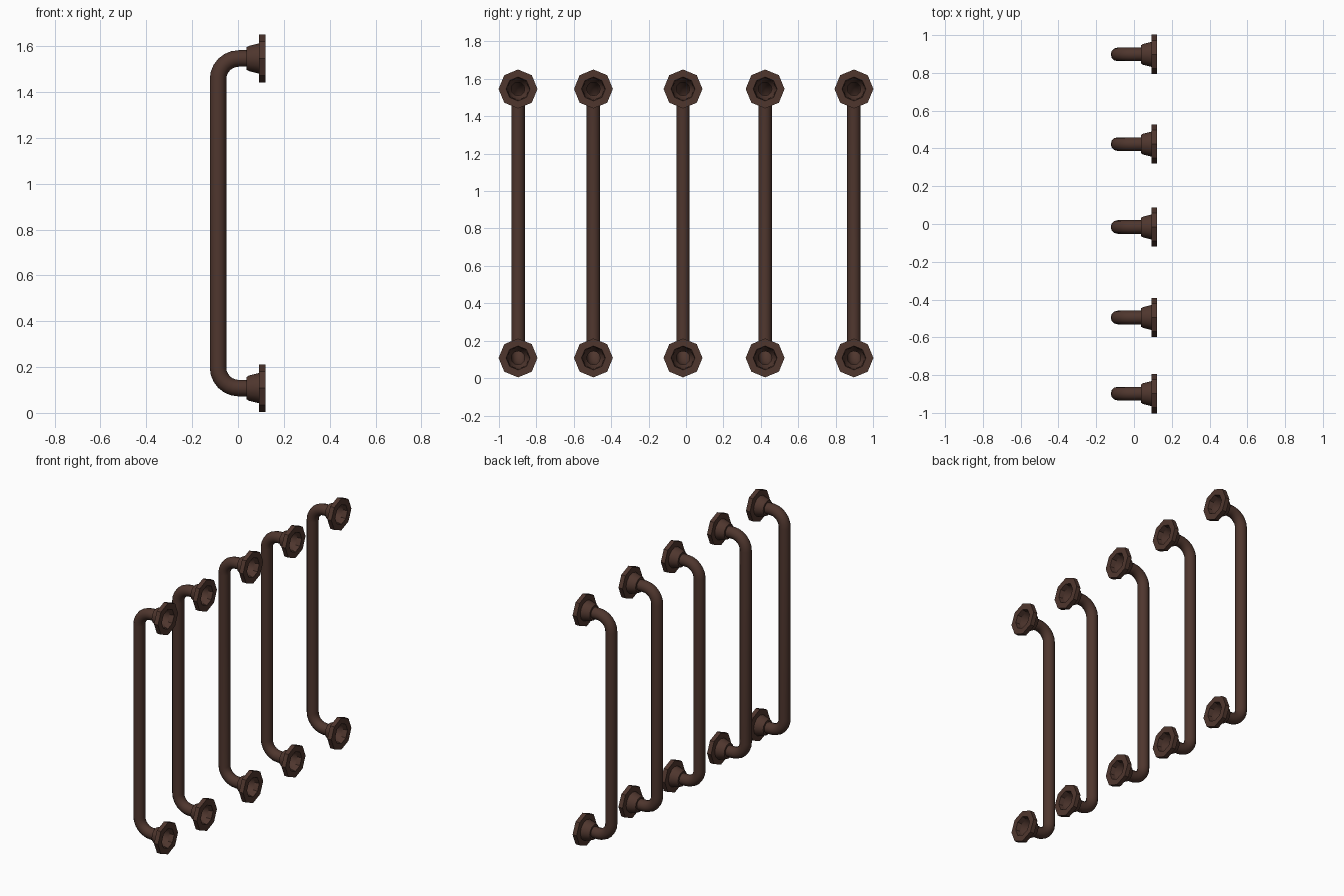
import bpy, bmesh, math
from mathutils import Vector, Matrix

cube = bpy.data.objects.get("Cube")
if cube:
    bpy.data.objects.remove(cube, do_unlink=True)

brown = bpy.data.materials.new("dark_brown_metal")
brown.use_nodes = True
colour = (0.078, 0.037, 0.027, 1)
brown.diffuse_color = colour
brown.node_tree.nodes["Principled BSDF"].inputs["Base Color"].default_value = colour

LOW, HIGH = 0.108, 1.546      # heights of the two mounts
GRIP_X, BEND = -0.087, 0.09   # grip position and bend radius
PIPE_R, SIDES = 0.036, 12


def finish(name, bm, angle):
    bmesh.ops.recalc_face_normals(bm, faces=bm.faces)
    mesh = bpy.data.meshes.new(name)
    bm.to_mesh(mesh)
    bm.free()
    mesh.materials.append(brown)
    obj = bpy.data.objects.new(name, mesh)
    bpy.context.collection.objects.link(obj)
    bpy.ops.object.select_all(action='DESELECT')
    obj.select_set(True)
    bpy.context.view_layer.objects.active = obj
    bpy.ops.object.shade_smooth_by_angle(angle=math.radians(angle))
    return obj


def bridge(bm, rings, closed=False):
    pairs = list(zip(rings, rings[1:]))
    if closed:
        pairs.append((rings[-1], rings[0]))
    for a, b in pairs:
        n = len(a)
        for i in range(n):
            j = (i + 1) % n
            bm.faces.new((a[i], a[j], b[j], b[i]))


def make_pipe(name, y):
    # Path in the xz plane as (x, z, tangent angle): open ended, rounded corners
    start = 0.05
    steps = [math.pi / 2 * k / 6 for k in range(7)]
    cx = GRIP_X + BEND
    path = [(start, LOW, 0)]
    path += [(cx - BEND * math.sin(t), LOW + BEND * (1 - math.cos(t)), t) for t in steps]
    path += [(cx - BEND * math.cos(t), HIGH - BEND * (1 - math.sin(t)), math.pi / 2 + t)
             for t in steps]
    path.append((start, HIGH, math.pi))
    bm = bmesh.new()
    rings = []
    for x, z, t in path:
        across = Vector((math.sin(t), 0, math.cos(t)))
        ring = []
        for k in range(SIDES):
            a = math.tau * k / SIDES
            offset = across * math.cos(a) + Vector((0, math.sin(a), 0))
            ring.append(bm.verts.new(Vector((x, y, z)) + offset * PIPE_R))
        rings.append(ring)
    bridge(bm, rings)
    return finish(name, bm, 50)


def make_lathe(name, y, z, profile, sides, angle):
    # Closed (x, radius) profile turned about the mount axis
    bm = bmesh.new()
    rings = [[bm.verts.new((x, y + r * math.sin(math.tau * k / sides),
                            z + r * math.cos(math.tau * k / sides)))
              for k in range(sides)] for x, r in profile]
    bridge(bm, rings, closed=True)
    return finish(name, bm, angle)


# Hollow flared collar and octagonal wall plate
collar = [(0.036, 0.036), (0.036, 0.048), (0.048, 0.055), (0.092, 0.066),
          (0.092, 0.059), (0.05, 0.046)]
plate = [(0.092, 0.058), (0.092, 0.104), (0.121, 0.104), (0.121, 0.064)]

for n, y in enumerate((-0.898, -0.495, -0.016, 0.423, 0.898), 1):
    make_pipe(f"handle_pipe_{n}", y)
    for place, z in (("lower", LOW), ("upper", HIGH)):
        make_lathe(f"{place}_collar_{n}", y, z, collar, 12, 35)
        make_lathe(f"{place}_wall_plate_{n}", y, z, plate, 8, 30)
